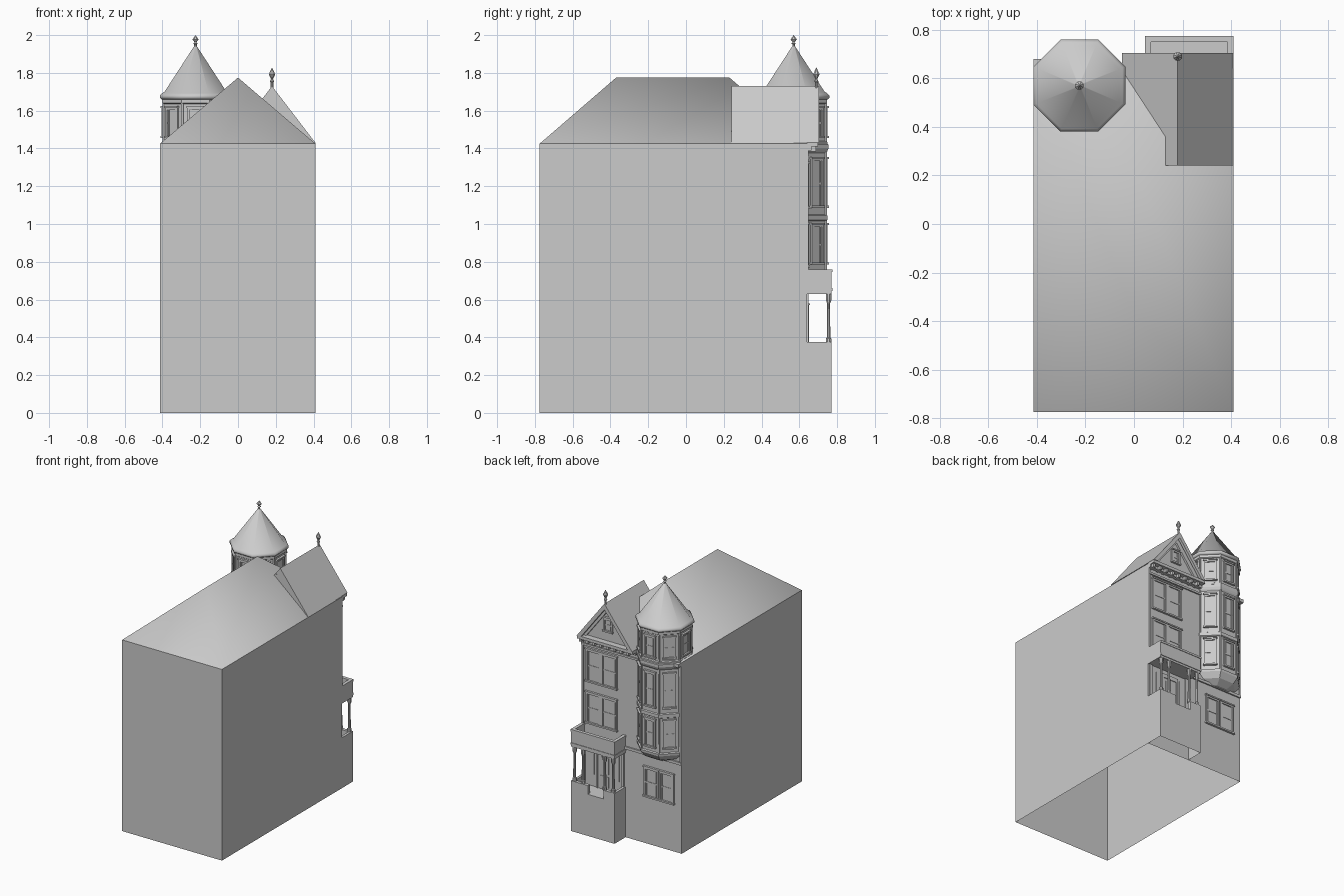
import bpy, bmesh, math
from mathutils import Matrix, Vector

cube = bpy.data.objects.get("Cube")
if cube:
    bpy.data.objects.remove(cube, do_unlink=True)

grey = bpy.data.materials.new("plain_grey")
grey.use_nodes = True
grey.diffuse_color = (0.6, 0.6, 0.6, 1)
grey.node_tree.nodes["Principled BSDF"].inputs["Base Color"].default_value = (0.6, 0.6, 0.6, 1)

WALL = 0.64                      # plane of the decorated facade
LEFT, RIGHT = 0.41, -0.413
TX, TY = -0.225, 0.57            # turret axis
EAVE, RIDGE = 1.425, 1.775
APO = 0.17                       # turret wall apothem


def finish(name, bm, smooth=None):
    bmesh.ops.remove_doubles(bm, verts=bm.verts, dist=1e-5)
    bmesh.ops.recalc_face_normals(bm, faces=bm.faces)
    mesh = bpy.data.meshes.new(name)
    bm.to_mesh(mesh)
    bm.free()
    mesh.materials.append(grey)
    if smooth:
        mesh.shade_smooth()
        mesh.set_sharp_from_angle(angle=math.radians(smooth))
    obj = bpy.data.objects.new(name, mesh)
    bpy.context.collection.objects.link(obj)
    return obj


def add_box(bm, x, y, z, frame=Matrix()):
    size = Vector((x[1] - x[0], y[1] - y[0], z[1] - z[0]))
    mid = Vector((x[0] + x[1], y[0] + y[1], z[0] + z[1])) / 2
    bmesh.ops.create_cube(bm, size=1, matrix=frame @ Matrix.Translation(mid) @ Matrix.Diagonal(size).to_4x4())


def boxes(name, items):
    bm = bmesh.new()
    for x, y, z in items:
        add_box(bm, x, y, z)
    return finish(name, bm)


def prism(name, points, y0, y1):
    """Extrude an x-z outline along y."""
    bm = bmesh.new()
    face = bm.faces.new([bm.verts.new((x, y0, z)) for x, z in points])
    new = bmesh.ops.extrude_face_region(bm, geom=[face])["geom"]
    bmesh.ops.translate(bm, verts=[v for v in new if isinstance(v, bmesh.types.BMVert)], vec=(0, y1 - y0, 0))
    return finish(name, bm)


def lathe(name, x, y, profile, sides=8, smooth=None, cut=False):
    """Stack flat-sided rings given as (apothem, height)."""
    bm = bmesh.new()
    rings = []
    for r, z in profile:
        r /= math.cos(math.pi / sides)
        rings.append([bm.verts.new((x + r * math.cos((k + 0.5) * math.tau / sides),
                                    y + r * math.sin((k + 0.5) * math.tau / sides), z)) for k in range(sides)])
    for a, b in zip(rings, rings[1:]):
        for k in range(sides):
            n = (k + 1) % sides
            bm.faces.new((a[k], a[n], b[n], b[k]))
    bmesh.ops.remove_doubles(bm, verts=bm.verts, dist=1e-5)
    if cut:                      # keep only what stands outside the wall
        bmesh.ops.bisect_plane(bm, geom=bm.verts[:] + bm.edges[:] + bm.faces[:],
                               plane_co=(0, WALL, 0), plane_no=(0, 1, 0), clear_inner=True)
    return finish(name, bm, smooth)


def window(name, x, y, angle, width, z0, z1):
    """Sash window: casing, head, sill, meeting rail and recessed panes."""
    frame = Matrix.Translation((x, y, 0)) @ Matrix.Rotation(math.radians(angle - 90), 4, 'Z')
    h, t = width / 2, 0.012
    zm = (z0 + z1) / 2
    bm = bmesh.new()
    for s in (-1, 1):
        add_box(bm, sorted((s * h, s * (h - t))), (-0.005, 0.01), (z0, z1), frame)
        add_box(bm, sorted((s * (h - t - 0.005), s * (h - t - 0.011))), (-0.005, 0.006), (z0, z1), frame)
    add_box(bm, (-h, h), (-0.005, 0.01), (z1 - t, z1), frame)
    add_box(bm, (-h - 0.004, h + 0.004), (-0.005, 0.016), (z1, z1 + 0.01), frame)
    add_box(bm, (-h - 0.004, h + 0.004), (-0.005, 0.016), (z0, z0 + 0.012), frame)
    add_box(bm, (-h + t, h - t), (-0.005, 0.005), (zm - 0.005, zm + 0.005), frame)
    add_box(bm, (-h + t, h - t), (-0.005, 0.002), (z0, z1), frame)
    return finish(name, bm)


# House walls, open underneath
bm = bmesh.new()
add_box(bm, (RIGHT, LEFT), (-0.775, WALL), (0, EAVE))
bmesh.ops.delete(bm, geom=[f for f in bm.faces if f.normal.z < -0.5], context='FACES')
finish("house_walls", bm)

# Hipped main roof
bm = bmesh.new()
c = [bm.verts.new((x, y, EAVE)) for x, y in
     ((RIGHT, -0.775), (LEFT, -0.775), (LEFT, WALL), (RIGHT, WALL))]
a, b = bm.verts.new((0, -0.37, RIDGE)), bm.verts.new((0, 0.23, RIDGE))
for f in ((c[0], c[1], a), (c[1], c[2], b, a), (c[2], c[3], b), (c[3], c[0], a, b), c[::-1]):
    bm.faces.new(f)
finish("main_roof", bm, 60)

# Cross gable with overhanging roof and raking boards
GX, GZ, GH, GW = 0.18, 1.73, 1.43, 0.23
slope = (GZ - GH) / GW


def chevron(drop):
    return [(GX - GW, GH), (GX, GZ), (GX + GW, GH), (GX + GW - drop / slope, GH),
            (GX, GZ - drop), (GX - GW + drop / slope, GH)]


prism("gable_wall", [(GX - GW + 0.005, GH), (GX, GZ - 0.006), (GX + GW - 0.005, GH)], 0.242, 0.655)
prism("gable_roof", chevron(0.015), 0.24, 0.69)
prism("gable_raking_boards", chevron(0.045), 0.685, 0.705)
prism("gable_inner_moulding", chevron(0.07), 0.65, 0.67)
window("gable_window", GX, 0.655, 90, 0.075, 1.5, 1.6)

# Cornice below the gable, with brackets
boxes("gable_cornice", [((-0.05, 0.41), (WALL, 0.70), (1.41, 1.432)),
                        ((-0.05, 0.41), (WALL, 0.665), (1.39, 1.41)),
                        ((-0.06, 0.41), (WALL, 0.65), (1.345, 1.36))])
boxes("cornice_brackets", [((x - 0.009, x + 0.009), (WALL, 0.688), (1.385, 1.412))
                           for x in [0.0 + 0.056 * i for i in range(8)]])
boxes("corner_cornice", [((RIGHT, -0.37), (WALL, 0.68), (1.4, 1.425))])

# Corner boards and belt course
boxes("corner_boards", [((0.395, LEFT), (WALL, 0.648), (0.66, 1.39)),
                        ((RIGHT, -0.402), (WALL, 0.648), (0.66, 1.4))])
boxes("belt_course", [((RIGHT, LEFT), (WALL, 0.65), (0.66, 0.68))])

# Facade windows in pairs
for label, z0, z1 in (("second_floor", 0.77, 1.0), ("third_floor", 1.08, 1.32)):
    for side, x in (("right", 0.18), ("left", 0.31)):
        window(f"{label}_window_{side}", x, WALL, 90, 0.128, z0, z1)
for side, x in (("right", -0.292), ("left", -0.163)):
    window(f"ground_window_{side}", x, WALL, 90, 0.12, 0.35, 0.57)

# Bay with bracketed foot, floor bands and cornice
lathe("bay_walls", TX, TY, [(0, 0.66), (0.1, 0.665), (0.15, 0.695), (0.178, 0.735), (0.18, 0.752),
      (APO, 0.757), (APO, 1.015), (0.178, 1.02), (0.178, 1.045), (APO, 1.05), (APO, 1.375),
      (0.178, 1.385), (0.184, 1.4), (0.184, 1.42), (APO, 1.43)], cut=True)

# Upper turret
lathe("turret_walls", TX, TY, [(APO, 1.41), (0.178, 1.415), (0.178, 1.435), (APO, 1.44), (APO, 1.635),
      (0.177, 1.64), (0.177, 1.665), (0, 1.665)])
lathe("turret_roof", TX, TY, [(0, 1.66), (0.18, 1.66), (0.189, 1.668), (0.189, 1.68), (0.178, 1.692),
      (0.164, 1.7), (0.006, 1.943), (0, 1.945)], smooth=60)

# Turret windows and corner posts
for k in range(8):
    ang = 45 * k
    px, py = TX + APO * math.cos(math.radians(ang)), TY + APO * math.sin(math.radians(ang))
    window(f"turret_window_{k}", px, py, ang, 0.088, 1.455, 1.615)
    if ang in (45, 90, 135):
        window(f"bay_lower_window_{k}", px, py, ang, 0.088, 0.785, 0.995)
        window(f"bay_upper_window_{k}", px, py, ang, 0.088, 1.085, 1.345)
    rad = math.radians(ang + 22.5)
    r = APO / math.cos(math.pi / 8)
    px, py = TX + r * math.cos(rad), TY + r * math.sin(rad)
    lathe(f"turret_post_{k}", px, py, [(0.006, 1.43), (0.006, 1.645)], 8, 60)
    if py > WALL - 0.01:
        lathe(f"bay_post_{k}", px, py, [(0.006, 0.75), (0.006, 1.385)], 8, 60)

# Finials
for name, x, y, z in (("turret_finial", TX, TY, 1.925), ("gable_finial", GX, 0.69, 1.705)):
    s = 0.075 if name[0] == "t" else 0.125
    lathe(name, x, y, [(0.007, z), (0.007, z + s * 0.35), (0.012, z + s * 0.4), (0.005, z + s * 0.5),
          (0.017, z + s * 0.7), (0, z + s)], 8)

# Porch base with floor and stepped parapet
bm = bmesh.new()
add_box(bm, (0.05, LEFT), (WALL, 0.77), (0, 0.31))
bmesh.ops.delete(bm, geom=[f for f in bm.faces if f.normal.z < -0.5], context='FACES')
finish("porch_base", bm)
boxes("porch_parapet", [((0.05, 0.07), (WALL, 0.77), (0.31, 0.375)), ((0.39, LEFT), (WALL, 0.77), (0.31, 0.375)),
                        ((0.05, 0.14), (0.745, 0.77), (0.31, 0.375)), ((0.27, LEFT), (0.745, 0.77), (0.31, 0.375))])

# Porch columns
for i, x in enumerate((0.07, 0.14, 0.32, 0.39)):
    lathe(f"porch_column_{i}", x, 0.755, [(0.014, 0.37), (0.014, 0.395), (0.009, 0.4), (0.008, 0.58),
          (0.014, 0.595), (0.014, 0.635)], 8, 40)
boxes("porch_pilasters", [((x - 0.01, x + 0.01), (WALL, 0.648), (0.31, 0.635)) for x in (0.07, 0.39)])

# Entrance door with casing, side lights and panels
boxes("entrance_door", [((0.165, 0.275), (WALL, 0.643), (0.31, 0.57)), ((0.15, 0.165), (WALL, 0.648), (0.31, 0.6)),
                        ((0.275, 0.29), (WALL, 0.648), (0.31, 0.6)), ((0.15, 0.29), (WALL, 0.648), (0.57, 0.6)),
                        ((0.185, 0.255), (WALL, 0.646), (0.33, 0.41)), ((0.185, 0.255), (WALL, 0.646), (0.43, 0.55)),
                        ((0.1, 0.135), (WALL, 0.645), (0.4, 0.59)), ((0.305, 0.34), (WALL, 0.645), (0.4, 0.59))])

# Porch roof and hollow balcony
boxes("porch_entablature", [((0.05, LEFT), (WALL, 0.77), (0.63, 0.645)), ((0.046, LEFT), (WALL, 0.775), (0.645, 0.66))])
for name, grow, z in (("balcony_parapet", 0, (0.66, 0.745)), ("balcony_cap", 0.004, (0.745, 0.76))):
    boxes(name, [((0.05 - grow, 0.066 + grow), (WALL, 0.77), z), ((0.39 - grow, LEFT), (WALL, 0.77), z),
                 ((0.05 - grow, LEFT), (0.754 - grow, 0.771 + grow), z)])
